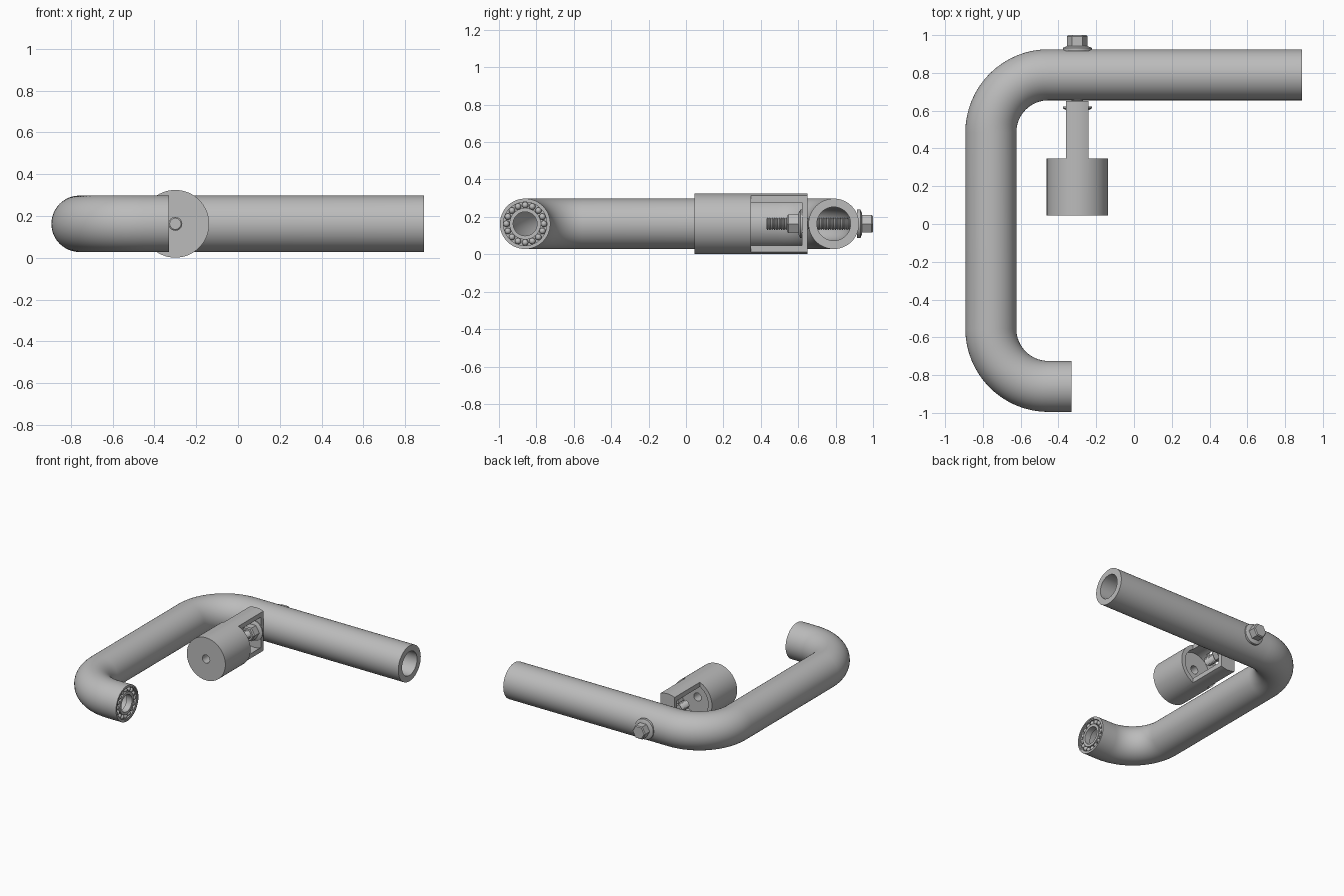
import bpy, bmesh, math
from mathutils import Vector, Matrix

if "Cube" in bpy.data.objects:
    bpy.data.objects.remove(bpy.data.objects["Cube"])

steel = bpy.data.materials.new("satin_steel")
steel.use_nodes = True
GREY = (0.5, 0.5, 0.5, 1)
steel.diffuse_color = GREY
steel.node_tree.nodes["Principled BSDF"].inputs["Base Color"].default_value = GREY

MID = 0.163          # height of every axis
BOLT_X = -0.30       # bolt and stopper axis
PIPE_R, BORE_R = 0.135, 0.09


def finish(name, bm, smooth=True):
    bmesh.ops.recalc_face_normals(bm, faces=bm.faces)
    mesh = bpy.data.meshes.new(name)
    bm.to_mesh(mesh)
    bm.free()
    mesh.materials.append(steel)
    ob = bpy.data.objects.new(name, mesh)
    bpy.context.collection.objects.link(ob)
    if smooth:
        shade(ob)
    return ob


def shade(ob):
    bpy.ops.object.select_all(action='DESELECT')
    ob.select_set(True)
    bpy.context.view_layer.objects.active = ob
    bpy.ops.object.shade_smooth_by_angle(angle=math.radians(35))


def bridge(bm, a, b):
    n = len(a)
    for i in range(n):
        bm.faces.new((a[i], a[(i + 1) % n], b[(i + 1) % n], b[i]))


def lathe(name, profile, origin, axis='Y', seg=48, ring=False, smooth=True):
    """Turn (position, radius) points about an axis; ring closes the profile."""
    bm = bmesh.new()
    loops = []
    for t, r in profile:
        loop = []
        for i in range(seg):
            a = math.tau * i / seg
            u, v = r * math.cos(a), r * math.sin(a)
            p = Vector((u, t, v)) if axis == 'Y' else Vector((t, u, v))
            loop.append(bm.verts.new(p + Vector(origin)))
        loops.append(loop)
    for a, b in zip(loops, loops[1:]):
        bridge(bm, a, b)
    if ring:
        bridge(bm, loops[-1], loops[0])
    else:
        bm.faces.new(loops[0])
        bm.faces.new(loops[-1])
    return finish(name, bm, smooth)


def box(name, lo, hi):
    bm = bmesh.new()
    lo, hi = Vector(lo), Vector(hi)
    bmesh.ops.create_cube(bm, size=1, matrix=Matrix.Translation((lo + hi) / 2)
                          @ Matrix.Diagonal((*(hi - lo), 1)))
    return finish(name, bm, False)


def carve(ob, cutters):
    for c in cutters:
        m = ob.modifiers.new("cut", 'BOOLEAN')
        m.operation, m.object, m.solver = 'DIFFERENCE', c, 'EXACT'
    bpy.context.view_layer.update()
    mesh = bpy.data.meshes.new_from_object(
        ob.evaluated_get(bpy.context.evaluated_depsgraph_get()))
    ob.modifiers.clear()
    ob.data = mesh
    for c in cutters:
        bpy.data.objects.remove(c)
    shade(ob)


# Bent tube: long rear arm, side run and short front return
BEND, CX, REAR, FRONT, END_X = 0.305, -0.453, 0.485, -0.555, -0.33
path = [(Vector((0.89, REAR + BEND, MID)), math.pi / 2)]
for cy, start in ((REAR, math.pi / 2), (FRONT, math.pi)):
    for i in range(17):
        a = start + math.pi / 2 * i / 16
        path.append((Vector((CX + BEND * math.cos(a), cy + BEND * math.sin(a), MID)), a))
path.append((Vector((END_X - 0.05, FRONT - BEND, MID)), 1.5 * math.pi))

bm = bmesh.new()
SEG = 48
skins = []
for radius in (PIPE_R, BORE_R):
    loops = []
    for p, a in path:
        out = Vector((math.cos(a), math.sin(a), 0))
        loops.append([bm.verts.new(p + radius * (out * math.cos(math.tau * k / SEG)
                      + Vector((0, 0, 1)) * math.sin(math.tau * k / SEG))) for k in range(SEG)])
    for a, b in zip(loops, loops[1:]):
        bridge(bm, a, b)
    skins.append(loops)
bridge(bm, skins[0][0], skins[1][0])
bridge(bm, skins[0][-1], skins[1][-1])
finish("bent_tube", bm)

# Ball bearing set in the short end
end = (END_X, FRONT - BEND, MID)
lathe("bearing_seat", [(-0.05, PIPE_R), (0, PIPE_R), (0, 0.125), (-0.004, 0.125),
                       (-0.004, 0.116), (-0.05, 0.116)], end, 'X', ring=True)
lathe("bearing_inner_race", [(-0.05, 0.084), (-0.004, 0.084), (-0.004, 0.064),
                             (-0.05, 0.064)], end, 'X', ring=True)
lathe("bearing_back_plate", [(-0.05, 0.118), (-0.035, 0.118), (-0.035, 0.07),
                             (-0.05, 0.07)], end, 'X', ring=True)
bm = bmesh.new()
BALLS = 16
for i in range(BALLS):
    a = math.tau * i / BALLS
    bmesh.ops.create_uvsphere(bm, u_segments=16, v_segments=10, radius=0.017,
                              matrix=Matrix.Translation(Vector(end) + Vector(
                                  (-0.019, 0.1 * math.cos(a), 0.1 * math.sin(a)))))
finish("bearing_balls", bm)

# Round stopper with a hollow strap reaching to the tube
axis0 = (BOLT_X, 0, MID)
stopper = lathe("stopper", [(0.045, 0.162), (0.65, 0.162)], axis0, seg=64)
cavity = lathe("cavity_cutter", [(0.29, 0.13), (0.62, 0.13)], axis0, seg=64)
hole = lathe("hole_cutter", [(0, 0.031), (0.4, 0.031)], axis0, seg=32)
sides = [box("side_cutter", (BOLT_X + min(s * 0.06, s * 0.3), 0.348, -0.1),
             (BOLT_X + max(s * 0.06, s * 0.3), 0.8, 0.5)) for s in (-1, 1)]
carve(stopper, [cavity, hole] + sides)

# Through bolt with threaded shank, flanged hex head and flanged nut
PITCH = 0.0125
thread = [(0.43, 0.027)]
for i in range(40):
    y = 0.43 + PITCH * i
    thread += [(y + PITCH / 2, 0.034), (y + PITCH, 0.027)]
lathe("bolt_shank", thread, axis0, seg=24)
lathe("bolt_flange", [(0.915, 0.077), (0.932, 0.077), (0.942, 0.055)], axis0)
lathe("bolt_head", [(0.935, 0.055), (0.993, 0.055), (1.0, 0.048)], axis0, seg=6, smooth=False)
lathe("nut_flange", [(0.622, 0.077), (0.612, 0.077), (0.602, 0.058)], axis0)
lathe("nut_body", [(0.612, 0.058), (0.548, 0.058), (0.54, 0.05)], axis0, seg=6, smooth=False)
